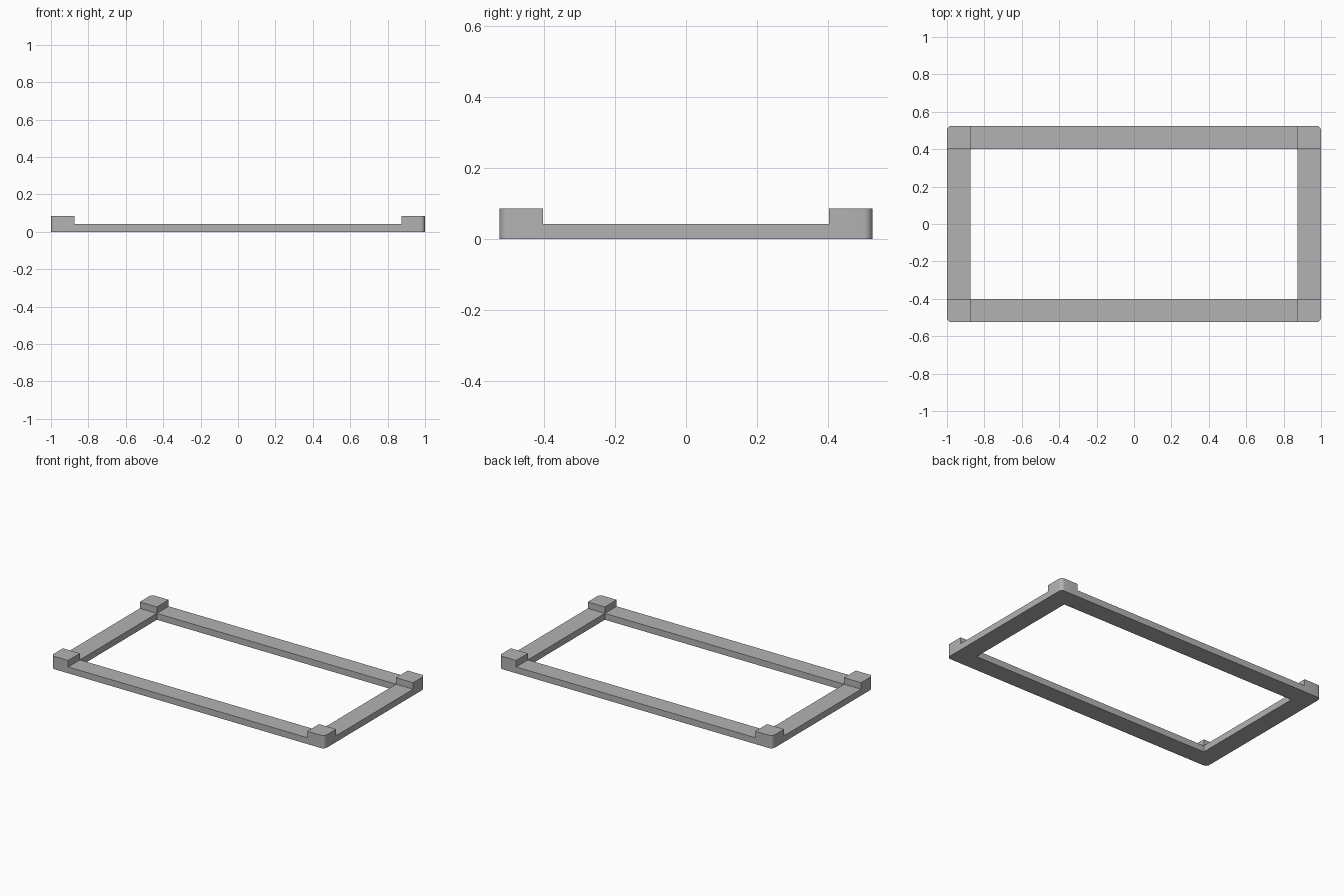
import bpy, bmesh
from math import sin, cos, pi, radians

cube = bpy.data.objects.get("Cube")
if cube:
    bpy.data.objects.remove(cube, do_unlink=True)

OUT_X, OUT_Y = 1.0, 0.525      # outer half sizes
IN_X, IN_Y = 0.875, 0.402      # opening half sizes
RADIUS, STEPS = 0.025, 6       # rounded outer corners
RAIL_H, POST_H = 0.042, 0.085


def raise_faces(bm, faces, height):
    result = bmesh.ops.extrude_face_region(bm, geom=faces)["geom"]
    verts = [g for g in result if isinstance(g, bmesh.types.BMVert)]
    bmesh.ops.translate(bm, verts=verts, vec=(0, 0, height))


def flat_face(bm, points):
    return bm.faces.new([bm.verts.new((x, y, 0)) for x, y in points])


bm = bmesh.new()

# Footprint of the four corner posts, rounded on the outside
for sx in (-1, 1):
    for sy in (-1, 1):
        arc = [(OUT_X - RADIUS + RADIUS * cos(pi / 2 * i / STEPS),
                OUT_Y - RADIUS + RADIUS * sin(pi / 2 * i / STEPS))
               for i in range(STEPS + 1)]
        outline = [(IN_X, IN_Y), (OUT_X, IN_Y)] + arc + [(IN_X, OUT_Y)]
        points = [(sx * x, sy * y) for x, y in outline]
        flat_face(bm, points if sx == sy else points[::-1])

# Footprint of the long and short rails
for s in (-1, 1):
    long_rail = [(-IN_X, s * IN_Y), (IN_X, s * IN_Y), (IN_X, s * OUT_Y), (-IN_X, s * OUT_Y)]
    short_rail = [(s * IN_X, -IN_Y), (s * OUT_X, -IN_Y), (s * OUT_X, IN_Y), (s * IN_X, IN_Y)]
    for points in (long_rail, short_rail):
        flat_face(bm, points if s > 0 else points[::-1])
bmesh.ops.remove_doubles(bm, verts=bm.verts[:], dist=0.0001)

# Raise the whole frame, then the corner posts above the rails
raise_faces(bm, bm.faces[:], RAIL_H)
posts = []
for face in bm.faces:
    c = face.calc_center_median()
    if c.z > RAIL_H - 0.001 and abs(c.x) > IN_X and abs(c.y) > IN_Y:
        posts.append(face)
raise_faces(bm, posts, POST_H - RAIL_H)
bmesh.ops.recalc_face_normals(bm, faces=bm.faces[:])

mesh = bpy.data.meshes.new("corner_post_frame")
bm.to_mesh(mesh)
bm.free()
frame = bpy.data.objects.new("corner_post_frame", mesh)
bpy.context.collection.objects.link(frame)

# Plain grey finish
grey = bpy.data.materials.new("light_grey")
grey.use_nodes = True
colour = (0.45, 0.45, 0.45, 1)
grey.diffuse_color = colour
grey.node_tree.nodes["Principled BSDF"].inputs["Base Color"].default_value = colour
mesh.materials.append(grey)

bpy.ops.object.select_all(action='DESELECT')
frame.select_set(True)
bpy.context.view_layer.objects.active = frame
bpy.ops.object.shade_smooth_by_angle(angle=radians(30))
